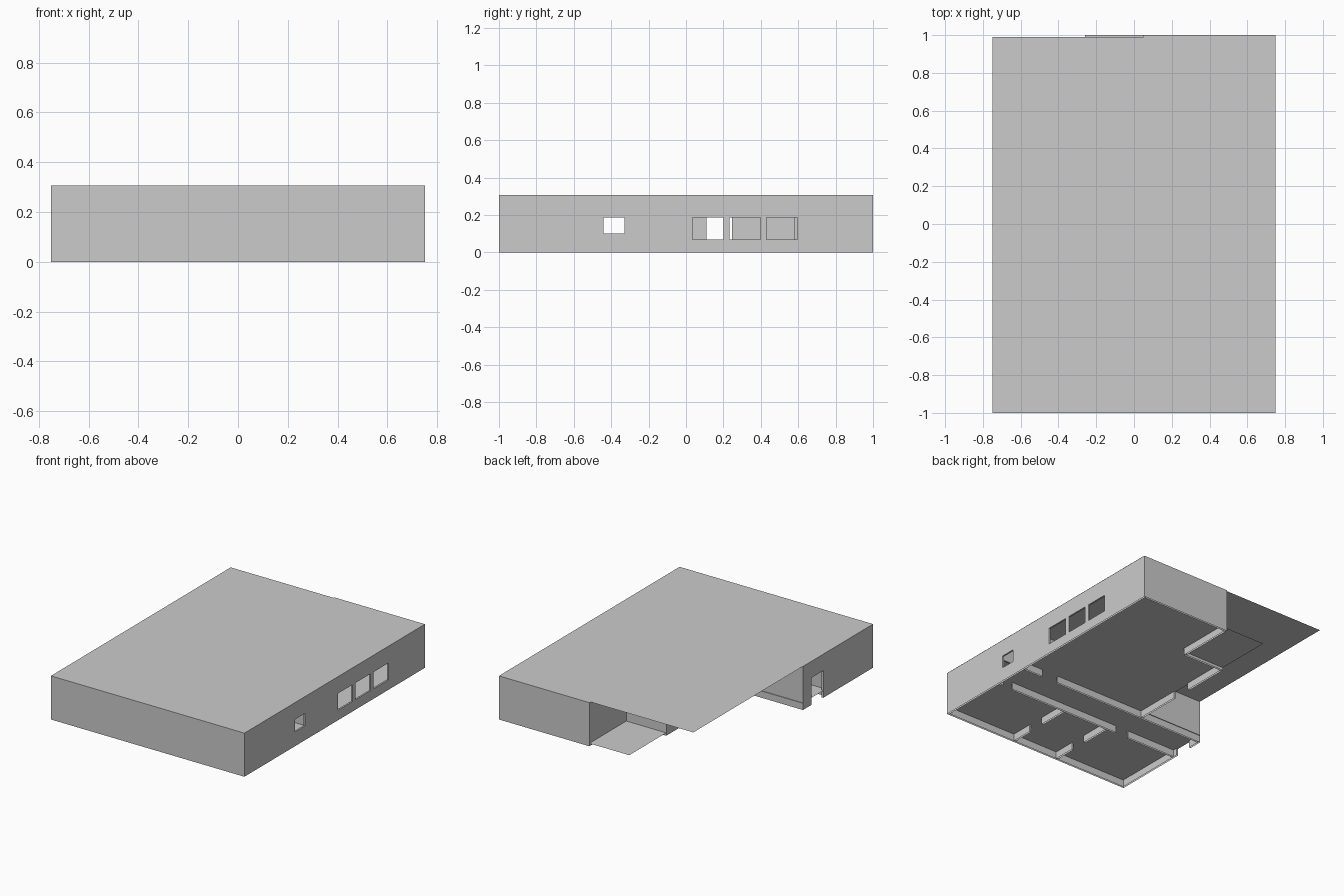
import bpy, bmesh
from mathutils import Vector

if "Cube" in bpy.data.objects:
    bpy.data.objects.remove(bpy.data.objects["Cube"])

H = 0.307     # roof height
T = 0.012     # wall thickness
FLOOR = 0.05  # room floor level
PATIO = 0.02
DOOR = 0.19


def finish(name, bm):
    bmesh.ops.recalc_face_normals(bm, faces=bm.faces)
    me = bpy.data.meshes.new(name)
    bm.to_mesh(me)
    bm.free()
    ob = bpy.data.objects.new(name, me)
    bpy.context.collection.objects.link(ob)
    return ob


def wall(name, axis, pos, a, b, holes=()):
    """Wall running a..b along axis, filling pos..pos+T across it.
    holes: (start, end, bottom, top). The underside is left open."""
    us = sorted({a, b, *[v for h in holes for v in h[:2]]})
    zs = sorted({0.0, H - 0.001, *[v for h in holes for v in h[2:]]})

    def co(u, z):
        return (u, pos, z) if axis == 'x' else (pos, u, z)

    bm = bmesh.new()
    verts = {(u, z): bm.verts.new(co(u, z)) for u in us for z in zs}
    for u0, u1 in zip(us, us[1:]):
        for z0, z1 in zip(zs, zs[1:]):
            um, zm = (u0 + u1) / 2, (z0 + z1) / 2
            if any(h[0] < um < h[1] and h[2] < zm < h[3] for h in holes):
                continue
            bm.faces.new([verts[k] for k in ((u0, z0), (u1, z0), (u1, z1), (u0, z1))])
    bmesh.ops.delete(bm, geom=[v for v in bm.verts if not v.link_faces], context='VERTS')
    ext = bmesh.ops.extrude_face_region(bm, geom=bm.faces[:], use_keep_orig=True)
    move = Vector((0, T, 0)) if axis == 'x' else Vector((T, 0, 0))
    bmesh.ops.translate(bm, vec=move,
                        verts=[g for g in ext['geom'] if isinstance(g, bmesh.types.BMVert)])
    bmesh.ops.recalc_face_normals(bm, faces=bm.faces)
    under = [f for f in bm.faces if all(v.co.z < 1e-5 for v in f.verts)]
    bmesh.ops.delete(bm, geom=under, context='FACES')
    return finish(name, bm)


def slab(name, outline, z):
    bm = bmesh.new()
    bm.faces.new([bm.verts.new((x, y, z)) for x, y in outline])
    return finish(name, bm)


# Roof sheet, covering the building and the open terrace
slab("roof", [(-0.75, -1), (0.75, -1), (0.75, 0.99), (-0.75, 0.99)], H)

# Room floor, and the lower patio in the rear recess
slab("floor", [(-0.75, -1), (0.75, -1), (0.75, 1), (0.05, 1), (0.05, 0.59),
               (-0.26, 0.59), (-0.26, -0.22), (-0.75, -0.22)], FLOOR)
slab("patio", [(-0.26, 0.59), (0.05, 0.59), (0.05, 1), (-0.26, 1)], PATIO)

# Outer walls
windows = [(0.035 + 0.198 * i, 0.20 + 0.198 * i, 0.07, 0.188) for i in range(3)]
windows.append((-0.44, -0.33, 0.10, 0.188))
wall("right_wall", 'y', 0.75 - T, -1, 1, windows)
wall("front_wall", 'x', -1, -0.75 + T, 0.75 - T)
wall("left_wall", 'y', -0.75, -1, -0.225, [(-0.45, -0.32, 0, DOOR)])
wall("back_wall", 'x', 1 - T, 0.05, 0.75 - T)

# Recess walls around the patio and hall
wall("patio_side_wall", 'y', 0.05, 0.59, 1 - T)
wall("patio_rear_wall", 'x', 0.59 - T, -0.26, 0.05 + T)
wall("hall_left_wall", 'y', -0.26, -0.225, 0.59 - T, [(0.11, 0.245, 0, DOOR)])

# Corridor walls with doorways
wall("corridor_back_wall", 'x', -0.225 - T, -0.75 + T, 0.75 - T, [(0.46, 0.59, 0, DOOR)])
wall("corridor_front_wall", 'x', -0.49, -0.75 + T, 0.75 - T,
     [(-0.35, -0.25, 0, DOOR), (0.63, 0.71, 0, DOOR)])

# Partitions between the front rooms
for i, x in enumerate((-0.18, 0.18)):
    wall(f"room_partition_{i + 1}", 'y', x, -1 + T, -0.49, [(-0.83, -0.71, 0, DOOR)])
